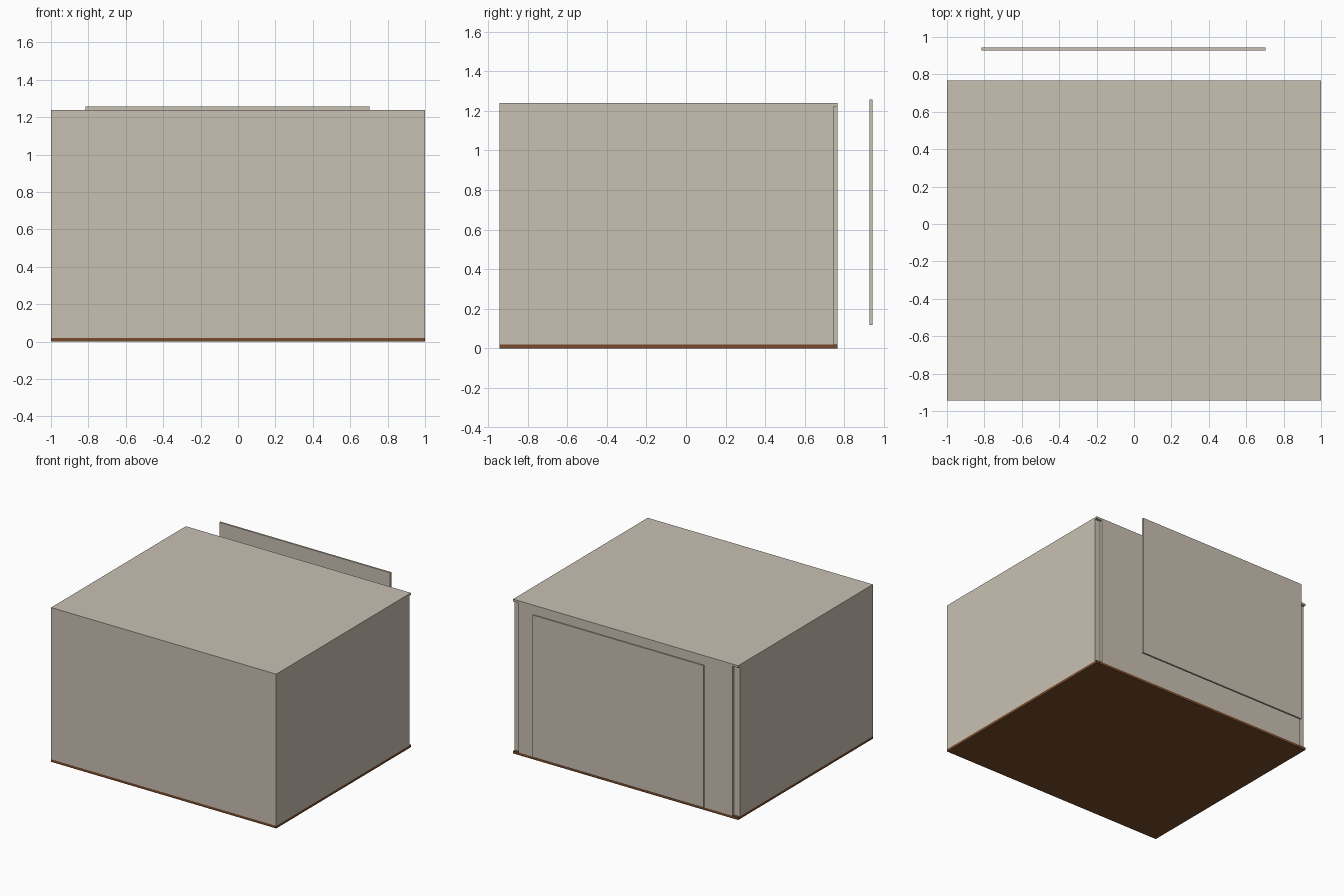
import bpy
import bmesh
from mathutils import Matrix, Vector

if "Cube" in bpy.data.objects:
    bpy.data.objects.remove(bpy.data.objects["Cube"])


def make_material(name, color):
    m = bpy.data.materials.new(name)
    m.diffuse_color = (*color, 1.0)
    m.use_nodes = True
    m.node_tree.nodes["Principled BSDF"].inputs["Base Color"].default_value = m.diffuse_color
    return m


plaster = make_material("warm_plaster", (0.584, 0.527, 0.45))
wood = make_material("brown_wood", (0.19, 0.068, 0.024))


def slab(name, x, y, z, mat):
    """Box given by its (min, max) range on each axis."""
    lo, hi = Vector((x[0], y[0], z[0])), Vector((x[1], y[1], z[1]))
    bm = bmesh.new()
    bmesh.ops.create_cube(bm, size=1.0, matrix=Matrix.Diagonal((*(hi - lo), 1.0)))
    me = bpy.data.meshes.new(name)
    bm.to_mesh(me)
    bm.free()
    me.materials.append(mat)
    ob = bpy.data.objects.new(name, me)
    ob.location = (lo + hi) / 2
    bpy.context.collection.objects.link(ob)
    return ob


FRONT, BACK = -0.943, 0.766
FLOOR, CEIL, TOP = 0.02, 1.222, 1.239
WALL = 0.05          # side wall thickness
INSET = BACK - 0.02  # back end of the side walls

# Floor and ceiling slabs
slab("floor", (-1, 1), (FRONT, BACK), (0, FLOOR), wood)
slab("ceiling", (-1, 1), (FRONT, BACK), (CEIL, TOP), plaster)

# Side walls stop short of the back edge
for name, s in (("left_wall", -1), ("right_wall", 1)):
    slab(name, sorted((s, s * (1 - WALL))), (FRONT, INSET), (FLOOR, CEIL), plaster)

# Front wall, and back wall standing proud between the side walls
slab("front_wall", (-1 + WALL, 1 - WALL), (FRONT, FRONT + 0.02), (FLOOR, CEIL), plaster)
slab("back_wall", (-1 + WALL, 1 - WALL), (INSET, BACK), (FLOOR, CEIL), plaster)

# Loose panel hanging behind the room
slab("rear_panel", (-0.816, 0.702), (0.928, 0.943), (0.117, 1.258), plaster)
